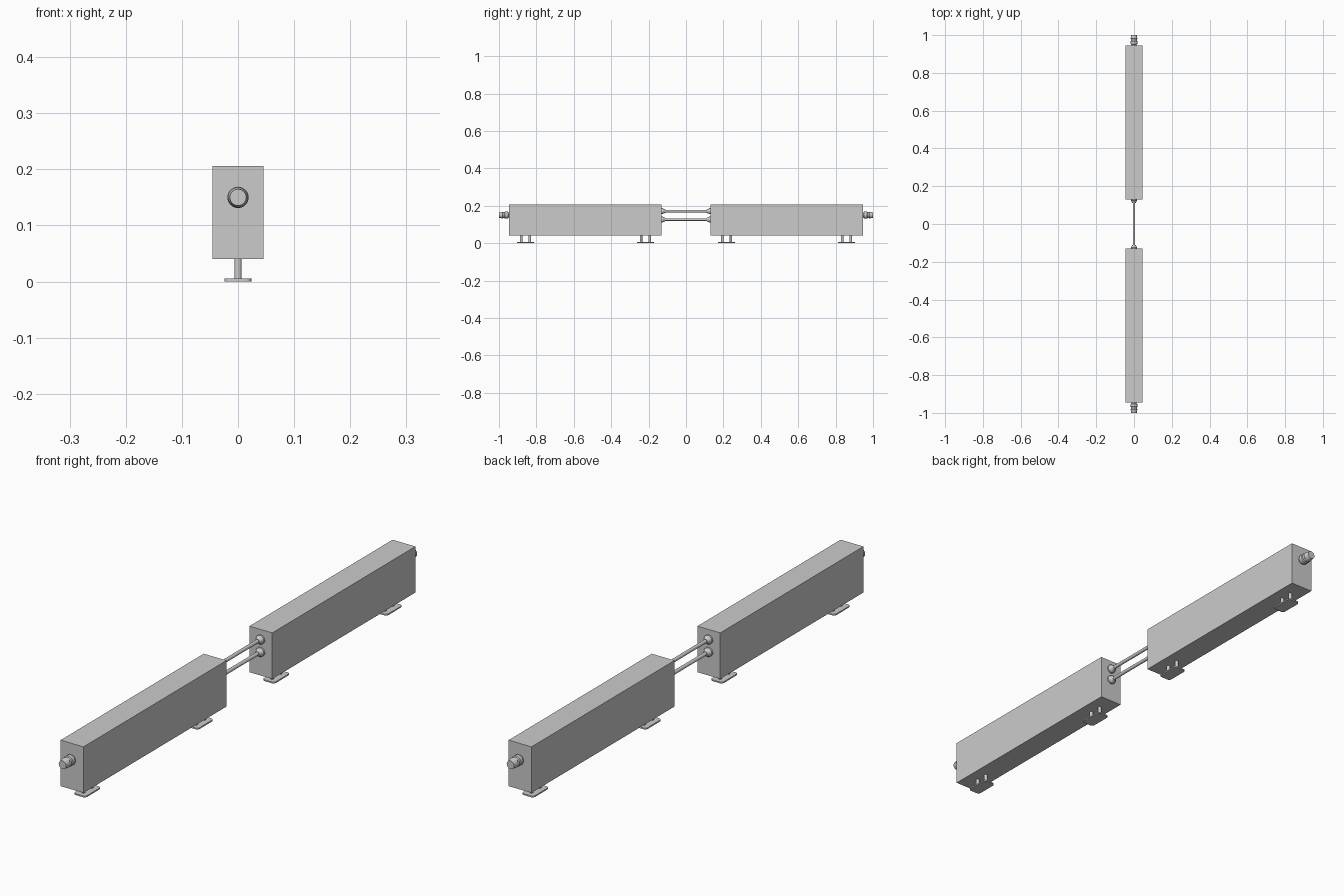
import bpy, bmesh, math
from mathutils import Matrix

if "Cube" in bpy.data.objects:
    bpy.data.objects.remove(bpy.data.objects["Cube"])


def add_object(name, bm, loc, rot_z=0.0, smooth=False):
    bmesh.ops.recalc_face_normals(bm, faces=bm.faces)
    mesh = bpy.data.meshes.new(name)
    bm.to_mesh(mesh)
    bm.free()
    ob = bpy.data.objects.new(name, mesh)
    bpy.context.collection.objects.link(ob)
    ob.location = loc
    ob.rotation_euler = (0, 0, rot_z)
    if smooth:
        bpy.ops.object.select_all(action='DESELECT')
        ob.select_set(True)
        bpy.context.view_layer.objects.active = ob
        bpy.ops.object.shade_smooth_by_angle(angle=math.radians(35))
    return ob


def box(name, size, loc, corner=0.0):
    bm = bmesh.new()
    bmesh.ops.create_cube(bm, size=1, matrix=Matrix.Diagonal((*size, 1)))
    if corner:
        upright = [e for e in bm.edges
                   if abs(e.verts[0].co.z - e.verts[1].co.z) > size[2] * 0.5]
        bmesh.ops.bevel(bm, geom=upright, offset=corner, segments=4,
                        affect='EDGES', profile=0.5)
    return add_object(name, bm, loc, smooth=corner > 0)


def lathe(name, profile, loc, axis='Z', flip=False, sides=32):
    """Closed solid of revolution from (radius, height) pairs."""
    bm = bmesh.new()
    rings = [[bm.verts.new((r * math.cos(2 * math.pi * i / sides),
                            r * math.sin(2 * math.pi * i / sides), h))
              for i in range(sides)] for r, h in profile]
    for a, b in zip(rings, rings[1:]):
        for i in range(sides):
            j = (i + 1) % sides
            bm.faces.new((a[i], a[j], b[j], b[i]))
    bm.faces.new(rings[0])
    bm.faces.new(rings[-1])
    if axis == 'Y':
        bm.transform(Matrix.Rotation(-math.pi / 2, 4, 'X'))
    return add_object(name, bm, loc, math.pi if flip else 0, True)


END_PROFILE = [(0.014, 0), (0.014, 0.005), (0.019, 0.008), (0.019, 0.022),
               (0.0165, 0.025), (0.0165, 0.034), (0.018, 0.036),
               (0.0145, 0.055)]
GLAND_PROFILE = [(0.016, 0), (0.016, 0.006), (0.013, 0.009),
                 (0.012, 0.014), (0.008, 0.02)]

for s, side in ((-1, "front"), (1, "back")):
    # Long housing
    box(side + "_housing", (0.091, 0.815, 0.166), (0, s * 0.5375, 0.123))
    # Outer end connector
    lathe(side + "_end_connector", END_PROFILE, (0, s * 0.945, 0.15),
          'Y', flip=s < 0)
    # Inner cable glands
    for z, level in ((0.171, "upper"), (0.126, "lower")):
        lathe(f"{side}_{level}_gland", GLAND_PROFILE, (0, s * 0.13, z),
              'Y', flip=s > 0)
    # Feet: rounded plate on two posts
    for y, place in ((0.858, "outer"), (0.217, "inner")):
        box(f"{side}_{place}_foot_plate", (0.048, 0.09, 0.005),
            (0, s * y, 0.0025), corner=0.01)
        for d in (-0.023, 0.023):
            lathe(f"{side}_{place}_foot_post", [(0.0065, 0.004), (0.0065, 0.042)],
                  (0, s * y + d, 0), sides=24)

# Linking rods between the housings
for z, level in ((0.171, "upper"), (0.126, "lower")):
    lathe(level + "_link_rod", [(0.0065, -0.13), (0.0065, 0.13)], (0, 0, z),
          'Y', sides=24)
